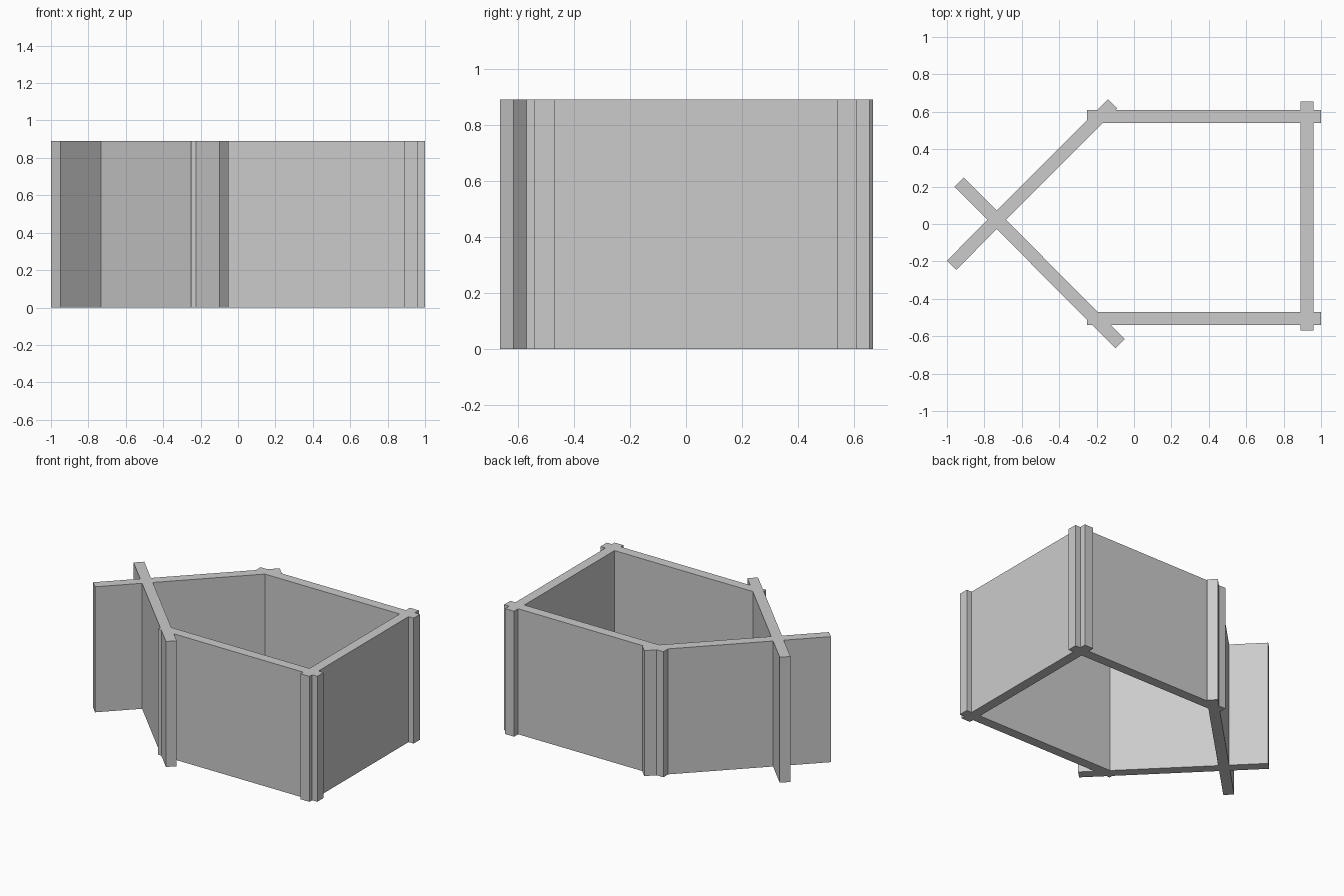
import bpy
import bmesh
from math import atan2
from mathutils import Matrix, Vector

HEIGHT = 0.89
THICK = 0.07

cube = bpy.data.objects.get("Cube")
if cube:
    bpy.data.objects.remove(cube, do_unlink=True)

# Single plain grey
grey = bpy.data.materials.new("light_grey")
grey.use_nodes = True
colour = (0.6, 0.6, 0.6, 1.0)
grey.diffuse_color = colour
grey.node_tree.nodes["Principled BSDF"].inputs["Base Color"].default_value = colour


def wall(name, start, end):
    """Upright panel whose centre line runs from start to end."""
    a, b = Vector(start), Vector(end)
    run, mid = b - a, (a + b) / 2
    bm = bmesh.new()
    bmesh.ops.create_cube(bm, size=1)
    bmesh.ops.scale(bm, vec=(run.length, THICK, HEIGHT), verts=bm.verts)
    mesh = bpy.data.meshes.new(name)
    bm.to_mesh(mesh)
    bm.free()
    mesh.materials.append(grey)
    obj = bpy.data.objects.new(name, mesh)
    obj.matrix_world = (Matrix.Translation((mid.x, mid.y, HEIGHT / 2))
                        @ Matrix.Rotation(atan2(run.y, run.x), 4, "Z"))
    bpy.context.collection.objects.link(obj)


# Long parallel walls
wall("front_wall", (-0.25, -0.505), (1.0, -0.505))
wall("back_wall", (-0.25, 0.575), (1.0, 0.575))

# Square end wall, poking past both long walls
wall("end_wall", (0.925, -0.57), (0.925, 0.655))

# Crossing diagonal walls that close the pointed end
wall("diagonal_wall_to_back", (-0.975, -0.22), (-0.115, 0.642))
wall("diagonal_wall_to_front", (-0.935, 0.225), (-0.075, -0.64))
